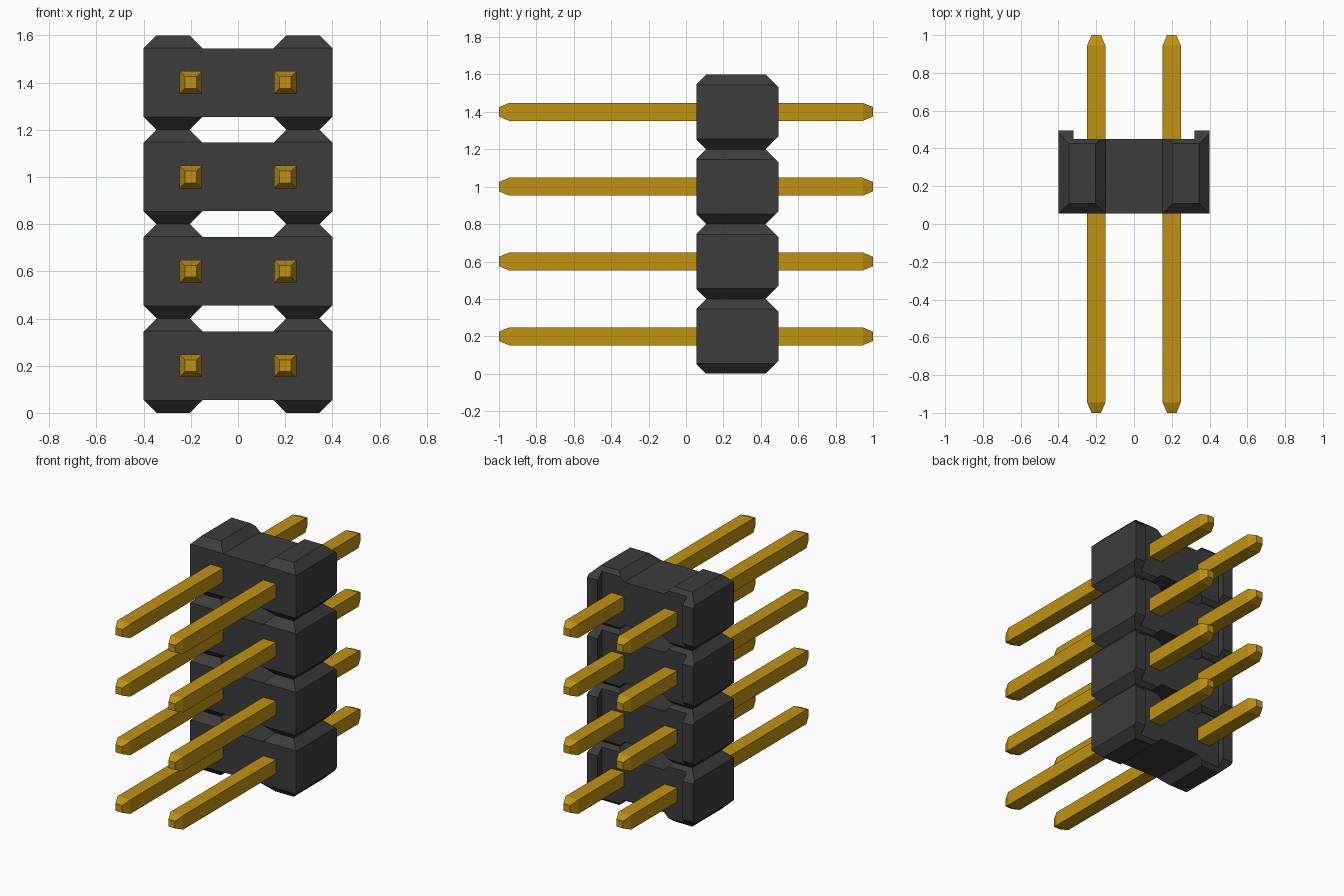
import bpy, bmesh
from mathutils import Vector

cube = bpy.data.objects.get("Cube")
if cube:
    bpy.data.objects.remove(cube, do_unlink=True)

ROWS, PITCH = 4, 0.4
FRONT, BACK, RECESS = 0.055, 0.495, 0.45


def material(name, rgb):
    m = bpy.data.materials.new(name)
    m.use_nodes = True
    m.diffuse_color = (*rgb, 1)
    m.node_tree.nodes["Principled BSDF"].inputs["Base Color"].default_value = (*rgb, 1)
    return m


def make_object(name, bm, mat):
    bmesh.ops.recalc_face_normals(bm, faces=bm.faces[:])
    mesh = bpy.data.meshes.new(name)
    bm.to_mesh(mesh)
    bm.free()
    mesh.materials.append(mat)
    ob = bpy.data.objects.new(name, mesh)
    bpy.context.collection.objects.link(ob)
    return ob


plastic = material("black plastic", (0.045, 0.045, 0.045))
gold = material("gold metal", (0.53, 0.29, 0.005))

# Cutter for the channel across the back of the housing
bm = bmesh.new()
bmesh.ops.create_cube(bm, size=1)
bmesh.ops.scale(bm, vec=(0.64, 0.2, 0.6), verts=bm.verts)
bmesh.ops.translate(bm, vec=(0, RECESS + 0.1, 0), verts=bm.verts)
cutter = make_object("back_channel_cutter", bm, plastic)
cutter.hide_render = True
cutter.hide_set(True)


def housing_row(index):
    # Front outline: a bar with a sloped hump at each end, top and bottom
    quarter = [(0.40, 0.145), (0.345, 0.2), (0.205, 0.2), (0.15, 0.145)]
    top = quarter + [(-x, z) for x, z in reversed(quarter)]
    outline = top + [(-x, -z) for x, z in top]
    bm = bmesh.new()
    face = bm.faces.new([bm.verts.new((x, FRONT, z)) for x, z in outline])
    ext = bmesh.ops.extrude_face_region(bm, geom=[face])
    moved = [g for g in ext["geom"] if isinstance(g, bmesh.types.BMVert)]
    bmesh.ops.translate(bm, vec=(0, BACK - FRONT, 0), verts=moved)
    bmesh.ops.recalc_face_normals(bm, faces=bm.faces[:])
    # Slanted cuts over the front and back of the humps
    for s in (1, -1):
        for y, z, ny in ((FRONT, 0.147, -1), (BACK, 0.13, 1)):
            cut = bmesh.ops.bisect_plane(
                bm, geom=bm.verts[:] + bm.edges[:] + bm.faces[:], dist=1e-5,
                plane_co=Vector((0, y, s * z)), plane_no=Vector((0, ny, s)),
                clear_outer=True)
            edges = [g for g in cut["geom_cut"] if isinstance(g, bmesh.types.BMEdge)]
            bmesh.ops.holes_fill(bm, edges=edges, sides=0)
    ob = make_object(f"housing_row_{index + 1}", bm, plastic)
    ob.location.z = PITCH * (index + 0.5)
    return ob


def pin(name, x, z):
    # Square bar with a blunt taper at both ends
    bm = bmesh.new()
    rings = []
    for y, r in ((-1, 0.025), (-0.945, 0.048), (0.945, 0.048), (1, 0.025)):
        rings.append([bm.verts.new((a * r, y, b * r))
                      for a, b in ((-1, -1), (1, -1), (1, 1), (-1, 1))])
    for r0, r1 in zip(rings, rings[1:]):
        for i in range(4):
            j = (i + 1) % 4
            bm.faces.new((r0[i], r0[j], r1[j], r1[i]))
    bm.faces.new(rings[0])
    bm.faces.new(rings[-1])
    ob = make_object(name, bm, gold)
    ob.location = (x, 0, z)


for i in range(ROWS):
    row = housing_row(i)
    # Move the channel cutter with each row before baking the cut
    cutter.location.z = row.location.z
    mod = row.modifiers.new("back channel", 'BOOLEAN')
    mod.operation = 'DIFFERENCE'
    mod.solver = 'EXACT'
    mod.object = cutter
    bpy.context.view_layer.objects.active = row
    bpy.ops.object.modifier_apply(modifier=mod.name)
    for side, x in (("left", 0.2), ("right", -0.2)):
        pin(f"{side}_pin_{i + 1}", x, PITCH * (i + 0.5))

bpy.data.objects.remove(cutter, do_unlink=True)
